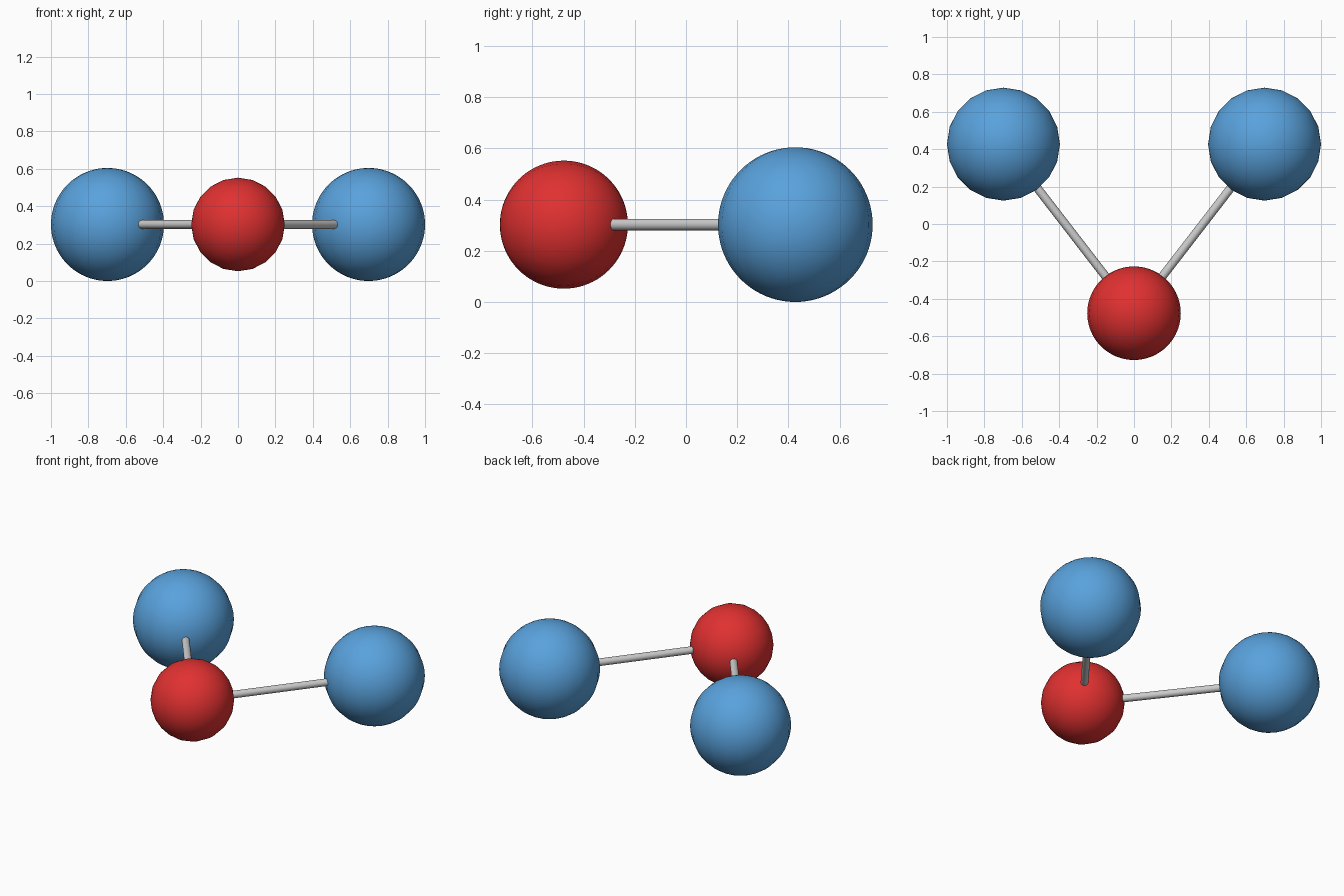
import bpy
from math import radians
from mathutils import Vector

if "Cube" in bpy.data.objects:
    bpy.data.objects.remove(bpy.data.objects["Cube"])

BLUE_R, RED_R, ROD_R = 0.302, 0.25, 0.023
MID = Vector((0, -0.477, BLUE_R))


def paint(name, rgb):
    mat = bpy.data.materials.new(name)
    mat.diffuse_color = (*rgb, 1)
    mat.use_nodes = True
    mat.node_tree.nodes["Principled BSDF"].inputs["Base Color"].default_value = mat.diffuse_color
    return mat


def ball(name, loc, radius, mat, rot=(0, 0, 0)):
    # few meridians, many rings
    bpy.ops.mesh.primitive_uv_sphere_add(segments=20, ring_count=40, radius=radius,
                                         location=loc, rotation=rot)
    ob = bpy.context.object
    ob.name = name
    ob.data.materials.append(mat)
    bpy.ops.object.shade_smooth()


def rod(name, a, b):
    d = b - a
    bpy.ops.mesh.primitive_cylinder_add(vertices=20, radius=ROD_R, depth=d.length,
                                        location=(a + b) / 2,
                                        rotation=d.to_track_quat('Z', 'Y').to_euler())
    bpy.context.object.name = name
    bpy.ops.object.shade_smooth_by_angle(angle=radians(40))


blue = paint("blue", (0.1, 0.36, 0.72))
red = paint("red", (0.75, 0.03, 0.03))

# central atom, poles along y
ball("central_atom", MID, RED_R, red, (radians(90), 0, 0))

# outer atoms and their bonds
for side, s in (("left", -1), ("right", 1)):
    end = Vector((s * (1 - BLUE_R), 0.427, BLUE_R))
    ball(side + "_atom", end, BLUE_R, blue)
    rod(side + "_bond", MID, end)
